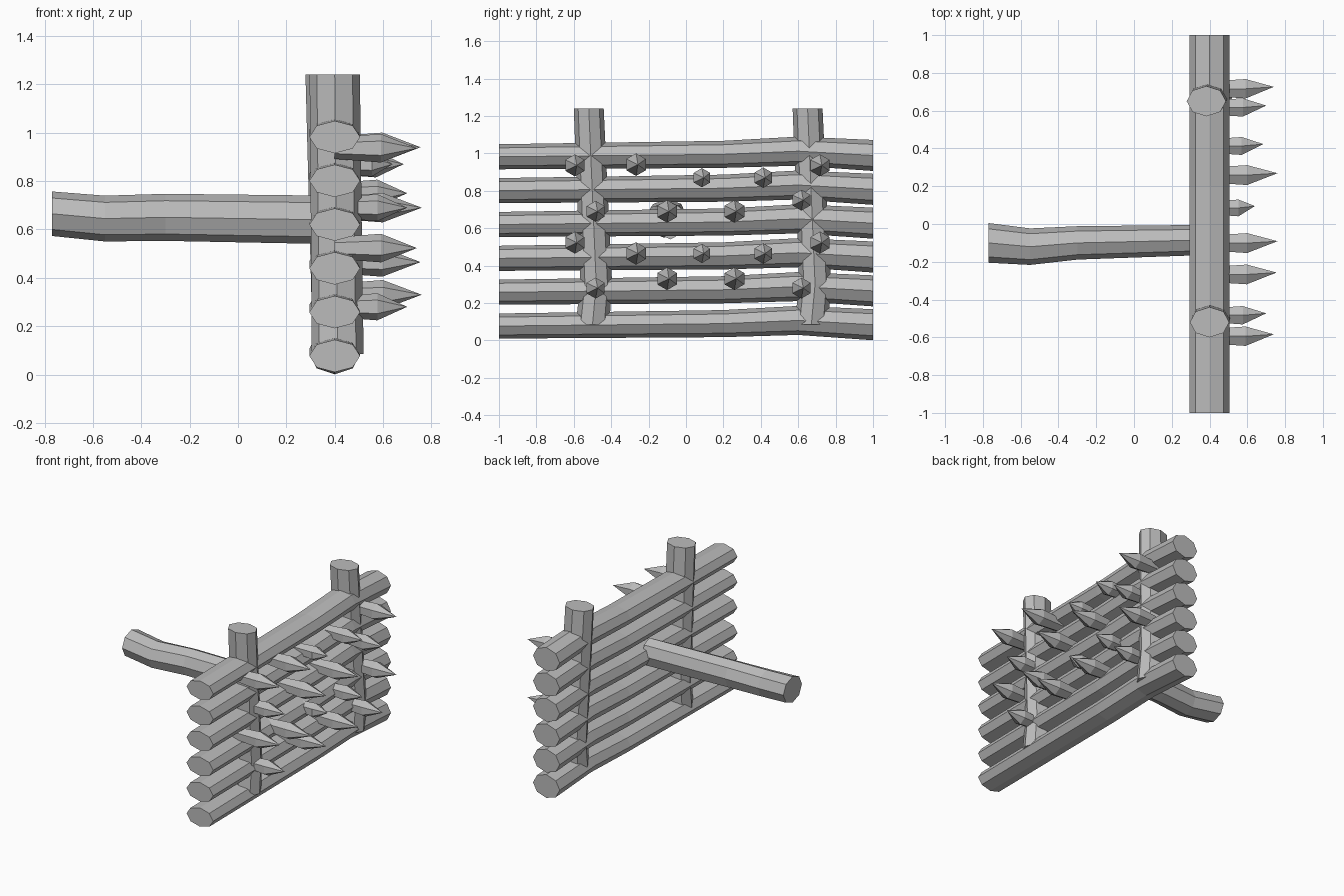
import bpy, bmesh
from math import cos, sin, tau
from mathutils import Vector

cube = bpy.data.objects.get("Cube")
if cube:
    bpy.data.objects.remove(cube, do_unlink=True)

colour = (0.5, 0.5, 0.5, 1)
grey = bpy.data.materials.new("plain grey")
grey.use_nodes = True
grey.diffuse_color = colour
grey.node_tree.nodes["Principled BSDF"].inputs["Base Color"].default_value = colour

X_AXIS, Y_AXIS, Z_AXIS = Vector((1, 0, 0)), Vector((0, 1, 0)), Vector((0, 0, 1))


def blend(start, end, factor):
    return start + (end - start) * factor


def finish(bm, name):
    """Turn the mesh into a flat-shaded grey object."""
    bmesh.ops.recalc_face_normals(bm, faces=bm.faces)
    mesh = bpy.data.meshes.new(name)
    bm.to_mesh(mesh)
    bm.free()
    mesh.materials.append(grey)
    bpy.context.collection.objects.link(bpy.data.objects.new(name, mesh))


def add_ring(bm, centre, u_axis, v_axis, u_radius, v_radius, sides):
    angles = [tau * side / sides for side in range(sides)]
    return [bm.verts.new(Vector(centre) + u_axis * u_radius * cos(angle)
                         + v_axis * v_radius * sin(angle)) for angle in angles]


def bridge(bm, lower, upper):
    for side in range(len(lower)):
        bm.faces.new((lower[side - 1], lower[side], upper[side], upper[side - 1]))


def log(name, u_axis, v_axis, path, u_radii, v_radii):
    """Eight-sided capped log whose radii change evenly from start to end of the path."""
    bm = bmesh.new()
    rings = []
    for step, centre in enumerate(path):
        factor = step / (len(path) - 1)
        rings.append(add_ring(bm, centre, u_axis, v_axis,
                              blend(*u_radii, factor), blend(*v_radii, factor), sides=8))
    for lower, upper in zip(rings, rings[1:]):
        bridge(bm, lower, upper)
    bm.faces.new(rings[0])
    bm.faces.new(rings[-1])
    finish(bm, name)


def spike(name, y, z, tip, radius):
    """Six-sided spike: a widening shaft with a pointed end."""
    bm = bmesh.new()
    shoulder = blend(0.5, tip, 0.38)
    base_ring = add_ring(bm, (0.4, y, z), Z_AXIS, Y_AXIS, radius * 0.75, radius * 0.75, sides=6)
    wide_ring = add_ring(bm, (shoulder, y, z), Z_AXIS, Y_AXIS, radius, radius, sides=6)
    bridge(bm, base_ring, wide_ring)
    bm.faces.new(base_ring)
    point = bm.verts.new((tip, y + 0.01, z))
    for side in range(len(wide_ring)):
        bm.faces.new((wide_ring[side - 1], wide_ring[side], point))
    finish(bm, name)


# Six stacked wall logs sharing one gentle bend
wall_bend = [(-1, 0.077), (0.2, 0.09), (0.6, 0.107), (1, 0.084)]
for level in range(6):
    path = [(0.4, y, z + level * 0.181) for y, z in wall_bend]
    log(f"wall_log_{level + 1}", X_AXIS, Z_AXIS, path, (0.105, 0.105), (0.067, 0.083))

# Two upright posts through the wall, each leaning slightly backwards
for name, y, top_x in (("front_post", -0.5, 0.4), ("back_post", 0.67, 0.383)):
    path = [(0.412, y, 0.085), (0.41, y + 0.02, 0.3), (top_x, y - 0.02, 1.24)]
    log(name, X_AXIS, Y_AXIS, path, (0.108, 0.104), (0.09, 0.08))

# Bent prop log behind the wall
prop_path = [(-0.77, -0.1, 0.665), (-0.55, -0.12, 0.645), (-0.3, -0.1, 0.65), (0.35, -0.085, 0.64)]
log("prop_log", Y_AXIS, Z_AXIS, prop_path, (0.105, 0.08), (0.092, 0.1))

# Spikes in paired columns spreading from the middle: spread, tip, upper and lower height, skew
columns = [
    (0, 0.64, 0.87, 0.465, 0),
    (0.18, 0.76, 0.69, 0.33, 0),
    (0.34, 0.72, 0.905, 0.465, -0.035),
    (0.55, 0.7, 0.72, 0.28, 0.03),
    (0.655, 0.74, 0.936, 0.523, 0),
]
for column, (spread, tip, upper, lower, skew) in enumerate(columns):
    middle = 0.085 - 0.006 * column
    for side, label in ((-1, "front"), (1, "back")):
        if spread == 0 and side < 0:
            continue
        length = tip + side * min(skew, 0)
        for row, height in (("upper", upper + side * skew), ("lower", lower)):
            spike(f"{row}_{label}_spike_{column + 1}", middle + side * spread,
                  height, length, length * 0.08)
